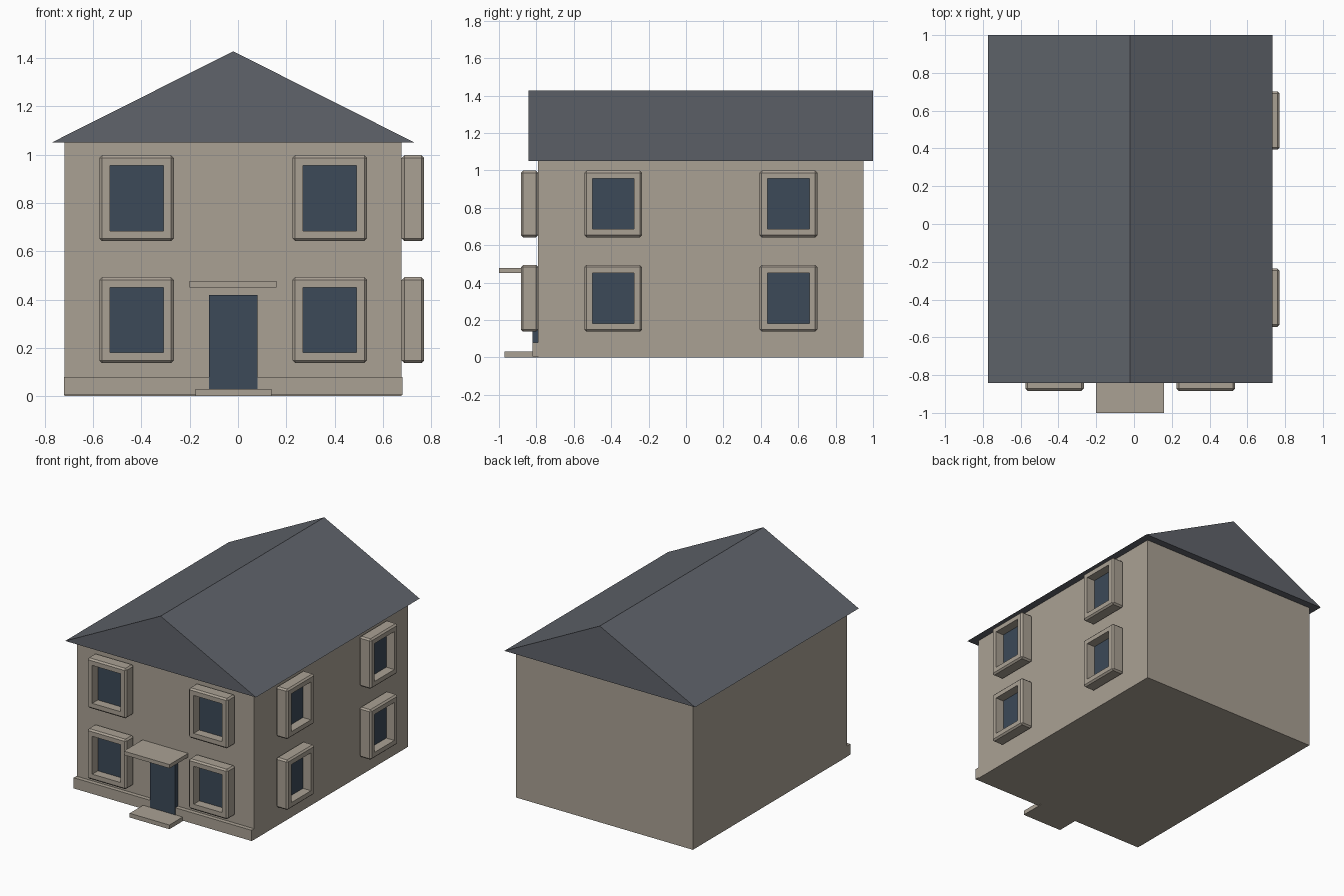
import bpy, bmesh
from mathutils import Matrix
from math import pi

if "Cube" in bpy.data.objects:
    bpy.data.objects.remove(bpy.data.objects["Cube"])


def material(name, color):
    m = bpy.data.materials.new(name)
    m.diffuse_color = (*color, 1)
    m.use_nodes = True
    m.node_tree.nodes["Principled BSDF"].inputs["Base Color"].default_value = m.diffuse_color
    return m


STONE = material("warm stone", (0.40, 0.355, 0.295))
SLATE = material("slate grey", (0.115, 0.125, 0.145))
GLASS = material("dark blue glass", (0.045, 0.068, 0.098))


def finish(bm, name, *mats):
    bmesh.ops.recalc_face_normals(bm, faces=bm.faces)
    me = bpy.data.meshes.new(name)
    bm.to_mesh(me)
    bm.free()
    for m in mats:
        me.materials.append(m)
    ob = bpy.data.objects.new(name, me)
    bpy.context.collection.objects.link(ob)
    return ob


def cube(bm, lo, hi):
    size = [b - a for a, b in zip(lo, hi)]
    mid = [(a + b) / 2 for a, b in zip(lo, hi)]
    bmesh.ops.create_cube(bm, size=1, matrix=Matrix.Translation(mid) @ Matrix.Diagonal((*size, 1)))


def box(name, lo, hi, mat):
    bm = bmesh.new()
    cube(bm, lo, hi)
    return finish(bm, name, mat)


def window(name, location, turn):
    """Bevelled box frame facing -y, with a recessed pane."""
    bm = bmesh.new()
    cube(bm, (-0.154, -0.093, -0.178), (0.154, 0, 0.178))
    bmesh.ops.bevel(bm, geom=bm.edges[:], offset=0.011, segments=1, affect='EDGES')
    front = min(bm.faces, key=lambda f: f.calc_center_median().y)
    bmesh.ops.inset_region(bm, faces=[front], thickness=0.032, use_even_offset=True)
    pane = bmesh.ops.extrude_discrete_faces(bm, faces=[front])["faces"][0]
    bmesh.ops.translate(bm, verts=pane.verts, vec=(0, 0.063, 0))
    pane.material_index = 1
    ob = finish(bm, name, STONE, GLASS)
    ob.location = location
    ob.rotation_euler.z = turn


# House body and front plinth
box("walls", (-0.718, -0.79, 0), (0.678, 0.948, 1.05), STONE)
box("plinth", (-0.721, -0.82, 0.004), (0.681, -0.786, 0.08), STONE)

# Gable roof: triangular profile extruded along y
bm = bmesh.new()
gable = bm.faces.new([bm.verts.new(p) for p in
                      ((-0.772, -0.843, 1.05), (0.732, -0.843, 1.05), (-0.02, -0.843, 1.428))])
ext = bmesh.ops.extrude_face_region(bm, geom=[gable], use_keep_orig=True)
bmesh.ops.translate(bm, vec=(0, 1.843, 0),
                    verts=[v for v in ext["geom"] if isinstance(v, bmesh.types.BMVert)])
finish(bm, "roof", SLATE)

# Entrance
box("door", (-0.12, -0.822, 0.03), (0.08, -0.78, 0.42), GLASS)
box("door_step", (-0.175, -0.97, 0), (0.138, -0.785, 0.03), STONE)
box("door_canopy", (-0.20, -1.0, 0.451), (0.16, -0.785, 0.478), STONE)

# Windows on the front and right walls, two floors each
for floor, z in (("lower", 0.315), ("upper", 0.82)):
    for side, x in (("left", -0.42), ("right", 0.38)):
        window(f"front_window_{floor}_{side}", (x, -0.79, z), 0)
    for side, y in (("near", -0.39), ("far", 0.548)):
        window(f"side_window_{floor}_{side}", (0.678, y, z), pi / 2)
